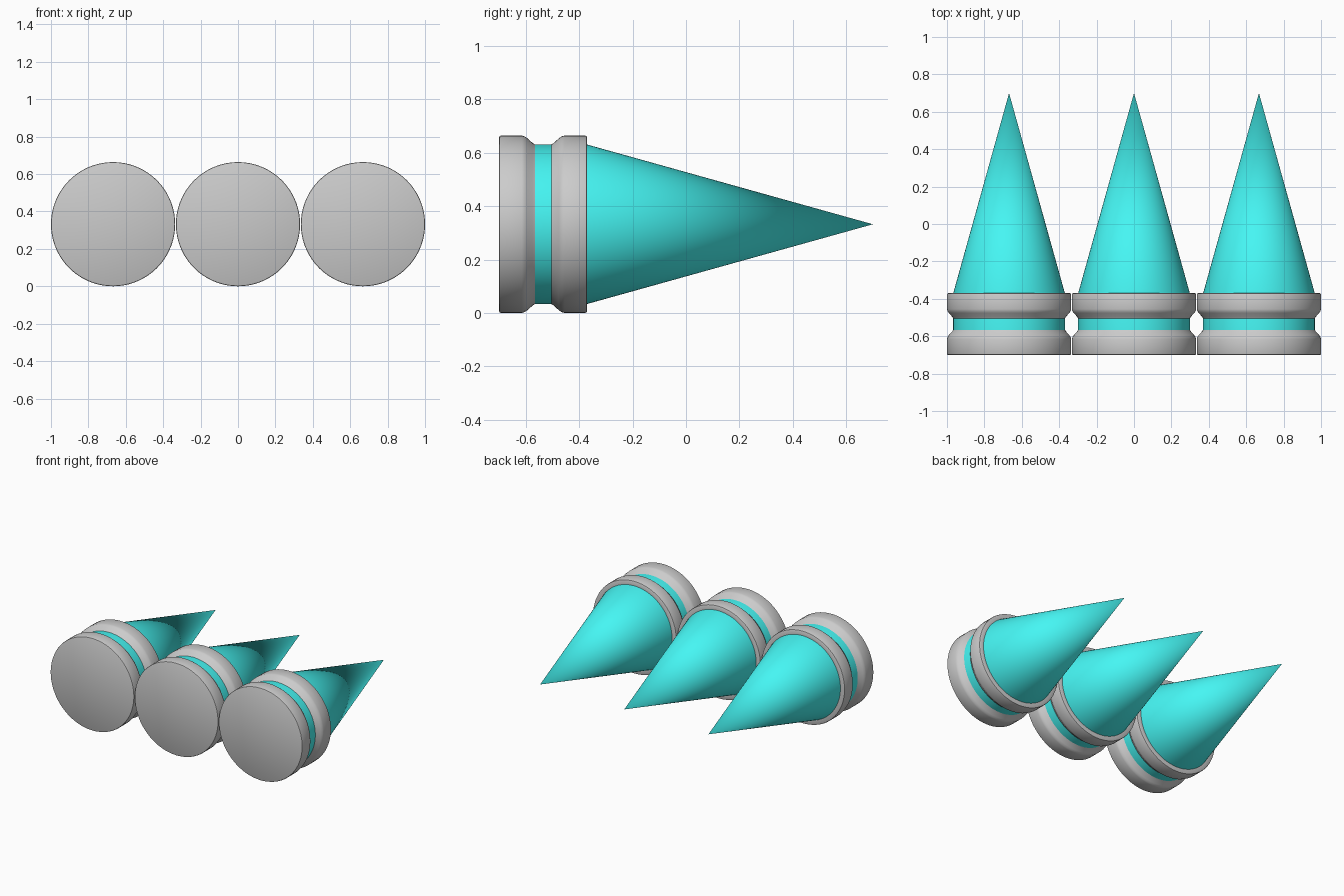
import bpy, bmesh, math

if "Cube" in bpy.data.objects:
    bpy.data.objects.remove(bpy.data.objects["Cube"])

SEG = 72
R, BAND = 0.332, 0.299        # collar radius, core radius
SPACING, HEIGHT = 0.668, 0.332

teal = bpy.data.materials.new("teal")
teal.diffuse_color = (0.06, 0.92, 0.90, 1)
teal.use_nodes = True
teal.node_tree.nodes["Principled BSDF"].inputs["Base Color"].default_value = teal.diffuse_color


def lathe(name, profile, x, mat=None):
    """Revolve (y, radius) points round the y axis; radius 0 makes a pole."""
    bm = bmesh.new()
    rings = []
    for y, r in profile:
        if r == 0:
            rings.append([bm.verts.new((0, y, 0))] * SEG)
        else:
            rings.append([bm.verts.new((r * math.cos(a), y, r * math.sin(a)))
                          for a in (2 * math.pi * i / SEG for i in range(SEG))])
    for a, b in zip(rings, rings[1:]):
        for i in range(SEG):
            j = (i + 1) % SEG
            bm.faces.new(dict.fromkeys((a[i], a[j], b[j], b[i])))
    bmesh.ops.recalc_face_normals(bm, faces=bm.faces)
    mesh = bpy.data.meshes.new(name)
    bm.to_mesh(mesh)
    bm.free()
    obj = bpy.data.objects.new(name, mesh)
    bpy.context.collection.objects.link(obj)
    obj.location = (x, 0, HEIGHT)
    if mat:
        mesh.materials.append(mat)
    bpy.ops.object.select_all(action='DESELECT')
    obj.select_set(True)
    bpy.context.view_layer.objects.active = obj
    bpy.ops.object.shade_smooth_by_angle(angle=math.radians(35))
    return obj


# Rounded outer corner and sloping shoulder of a collar, as (offset, radius)
shoulder = [(0, R - 0.006), (0.002, R - 0.002), (0.007, R), (0.085, R),
            (0.096, R - 0.003), (0.106, R - 0.010), (0.126, R - 0.028),
            (0.136, BAND - 0.001)]
cap = [(-0.7 + o, r) for o, r in shoulder]
front_ring = [(-0.37 - o, r) for o, r in shoulder]

for side, x in (("left", -SPACING), ("middle", 0), ("right", SPACING)):
    # Teal core with long point
    lathe("spike_" + side, [(-0.6, 0), (-0.6, BAND), (-0.372, BAND), (0.7, 0)], x, teal)
    # Closed end cap collar
    lathe("end_cap_" + side, [(-0.7, 0)] + cap, x)
    # Collar where the point begins
    lathe("collar_" + side, [(-0.37, BAND - 0.001)] + front_ring, x)
